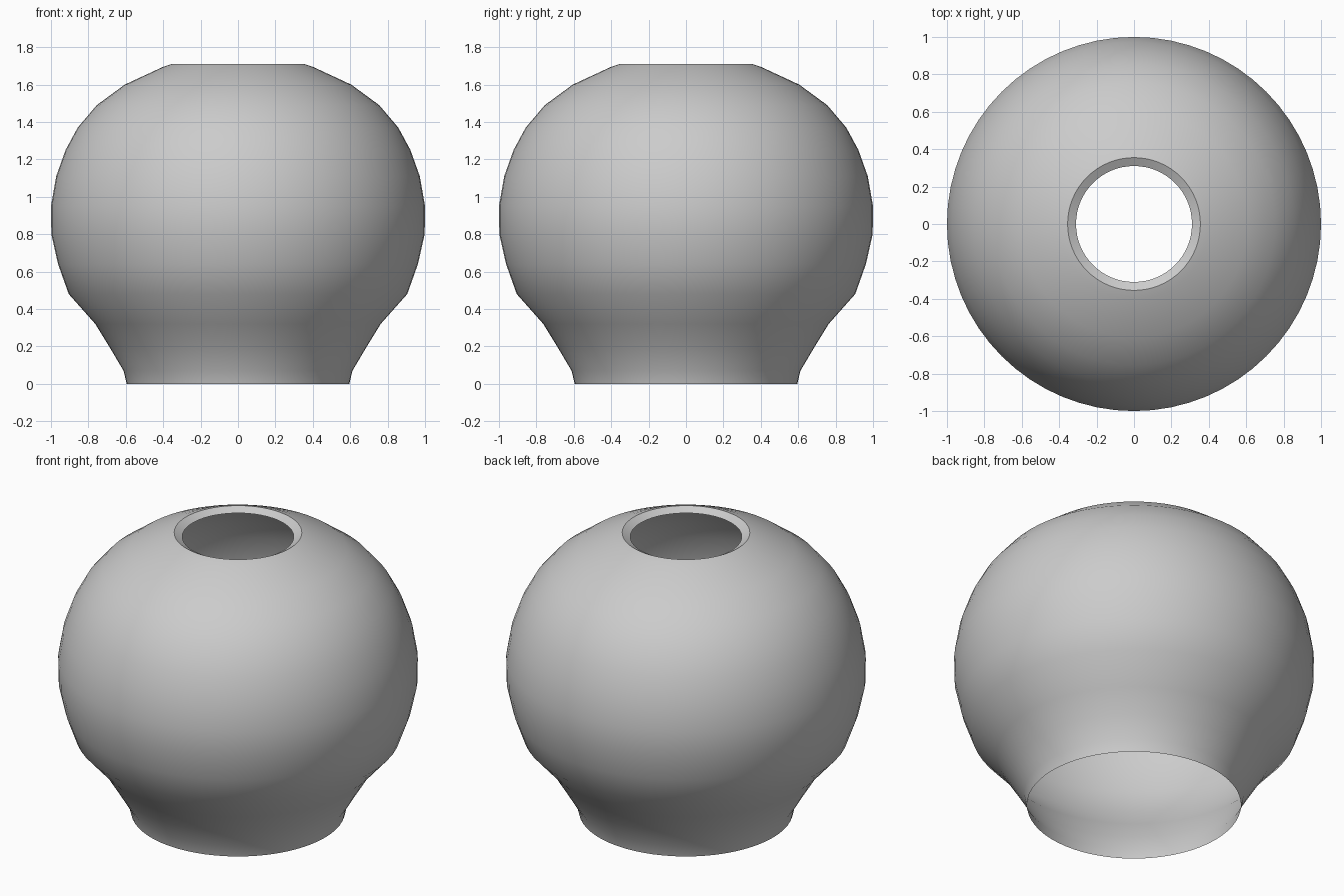
import bpy, bmesh, math

if "Cube" in bpy.data.objects:
    bpy.data.objects.remove(bpy.data.objects["Cube"])

# Profile (radius, height): foot, flared neck, round body, rim turned inwards
PROFILE = [(0.595, 0), (0.612, 0.07), (0.683, 0.19), (0.763, 0.32), (0.905, 0.48),
           (0.962, 0.64), (0.998, 0.80), (1.0, 0.95), (0.972, 1.11), (0.922, 1.25),
           (0.857, 1.37), (0.755, 1.49), (0.605, 1.60), (0.40, 1.695), (0.355, 1.71),
           (0.31, 1.685)]
SEGMENTS = 64

# Single-walled globe shade, open at both ends
bm = bmesh.new()
rings = [[bm.verts.new((r * math.cos(math.tau * i / SEGMENTS),
                        r * math.sin(math.tau * i / SEGMENTS), z))
          for i in range(SEGMENTS)] for r, z in PROFILE]
for low, high in zip(rings, rings[1:]):
    for i in range(SEGMENTS):
        j = (i + 1) % SEGMENTS
        bm.faces.new((low[i], low[j], high[j], high[i]))

mesh = bpy.data.meshes.new("globe_shade")
bm.to_mesh(mesh)
bm.free()
shade = bpy.data.objects.new("globe_shade", mesh)
bpy.context.collection.objects.link(shade)

# Smooth body with a crisp rim
bpy.context.view_layer.objects.active = shade
shade.select_set(True)
bpy.ops.object.shade_smooth_by_angle(angle=math.radians(35))
